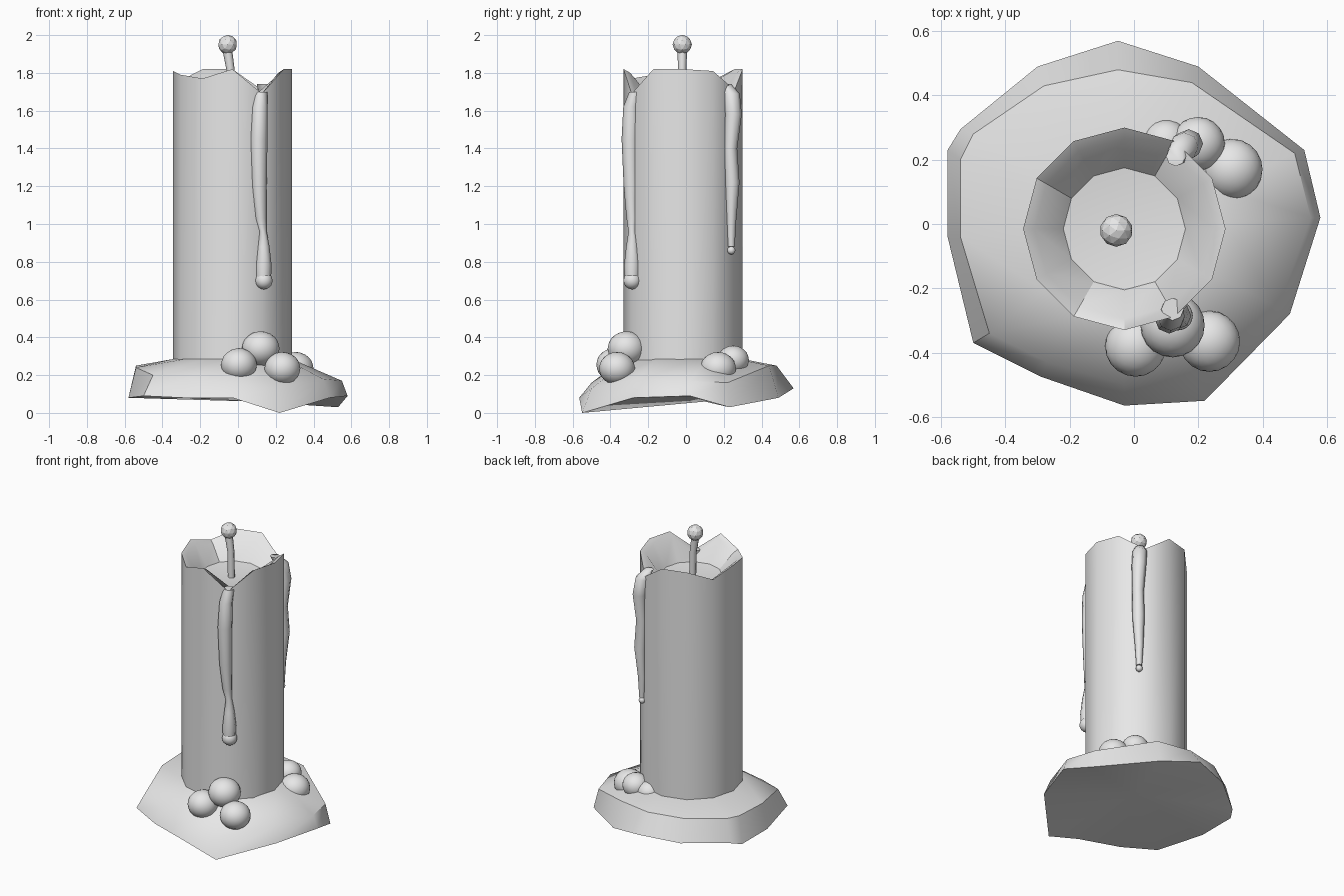
import bpy, bmesh, math
from mathutils import Vector

if "Cube" in bpy.data.objects:
    bpy.data.objects.remove(bpy.data.objects["Cube"])

wax = bpy.data.materials.new("pale_grey_wax")
wax.diffuse_color = (0.8, 0.8, 0.8, 1)
wax.use_nodes = True
wax.node_tree.nodes["Principled BSDF"].inputs["Base Color"].default_value = wax.diffuse_color


def finish(bm, name, angle):
    bmesh.ops.recalc_face_normals(bm, faces=bm.faces)
    me = bpy.data.meshes.new(name)
    bm.to_mesh(me)
    bm.free()
    ob = bpy.data.objects.new(name, me)
    bpy.context.collection.objects.link(ob)
    me.materials.append(wax)
    bpy.ops.object.select_all(action='DESELECT')
    ob.select_set(True)
    bpy.context.view_layer.objects.active = ob
    if angle:
        bpy.ops.object.shade_smooth_by_angle(angle=math.radians(angle))
    return ob


def loft(name, rings, angle, start=None, end=None):
    """Skin a list of equal-sized rings; close each end with a fan or a flat cap."""
    bm = bmesh.new()
    vs = [[bm.verts.new(p) for p in r] for r in rings]
    n = len(vs[0])
    for a, b in zip(vs, vs[1:]):
        for i in range(n):
            j = (i + 1) % n
            bm.faces.new((a[i], a[j], b[j], b[i]))
    for ring, tip in ((vs[0], start), (vs[-1], end)):
        if tip is None:
            bm.faces.new(ring)
        else:
            t = bm.verts.new(tip)
            for i in range(n):
                bm.faces.new((ring[i], ring[(i + 1) % n], t))
    return finish(bm, name, angle)


def tube(name, path, sides=8):
    """path holds (x, y, z, radius)"""
    rings = [[(x + r * math.cos(2 * math.pi * k / sides),
               y + r * math.sin(2 * math.pi * k / sides), z) for k in range(sides)]
             for x, y, z, r in path]
    return loft(name, rings, 60)


def ball(name, pos, r, sub=3, angle=60, squash=1.0):
    bm = bmesh.new()
    bmesh.ops.create_icosphere(bm, subdivisions=sub, radius=r)
    for v in bm.verts:
        v.co = Vector((v.co.x, v.co.y, v.co.z * squash)) + Vector(pos)
    return finish(bm, name, angle)


# Candle body: 12 sides, uneven rim, melted hollow on top
CX, CY = -0.03, -0.015
rim = [1.82, 1.81, 1.71, 1.82, 1.82, 1.76, 1.81, 1.79, 1.77, 1.82, 1.69, 1.82]


def ring(r, zs):
    return [(CX + r * math.cos(math.radians(30 * i)),
             CY + r * math.sin(math.radians(30 * i)), z) for i, z in enumerate(zs)]


loft("candle_body",
     [ring(0.315, [0.2] * 12), ring(0.315, rim),
      ring(0.28, [z - 0.02 for z in rim]), ring(0.19, [1.66] * 12)],
     31, end=(CX, CY, 1.64))

# Melted wax base: irregular outline, shoulder, and top against the body
outer = [(.58, .02, .09), (.53, .23, .03), (.2, .49, .08), (-.05, .57, .13),
         (-.3, .49, .11), (-.54, .295, .1), (-.58, .23, .08), (-.58, -.04, .08),
         (-.5, -.37, .09), (-.29, -.475, .08), (-.03, -.565, .08),
         (.22, -.55, 0), (.485, -.28, .08)]
shoulder = [(.55, .02, .17), (.5, .22, .16), (.18, .44, .25), (-.05, .48, .25),
            (-.28, .43, .25), (-.5, .28, .25), (-.54, .2, .25), (-.54, -.04, .24),
            (-.45, -.34, .2), (-.27, -.43, .18), (-.03, -.5, .16),
            (.2, -.5, .13), (.45, -.26, .18)]
inner = []
for x, y, z in shoulder:
    a = math.atan2(y - CY, x - CX)
    inner.append((CX + 0.315 * math.cos(a), CY + 0.315 * math.sin(a), 0.285))
loft("wax_base", [outer, shoulder, inner], 45,
     start=(.08, .1, .06), end=(CX, CY, 0.285))

# Wick with round tip
tube("wick", [(-.035, -.02, 1.62, .022), (-.04, -.02, 1.82, .022), (-.058, -.02, 1.93, .026)])
ball("wick_tip", (-.055, -.02, 1.95), 0.051, sub=2, angle=0)

# Wax drips on front and back
tube("front_drip", [(.12, -.265, 1.70, .035), (.115, -.29, 1.62, .042), (.11, -.295, 1.45, .046),
                    (.112, -.29, 1.2, .04), (.12, -.285, 1.03, .03), (.132, -.285, .96, .02),
                    (.135, -.285, .88, .032), (.135, -.285, .78, .043), (.135, -.285, .71, .04)])
ball("front_drip_end", (.137, -.285, .70), 0.046)
tube("back_drip", [(.13, .21, 1.74, .03), (.155, .24, 1.69, .045), (.17, .25, 1.58, .045),
                   (.165, .235, 1.4, .036), (.17, .245, 1.22, .038),
                   (.16, .24, 1.02, .026), (.16, .24, .88, .018)])
ball("back_drip_end", (.16, .24, .86), 0.022, sub=2)

# Pooled wax blobs at the foot
blobs = [(.005, -.38, .255, .095), (.12, -.315, .34, .1), (.235, -.365, .235, .095),
         (.305, .17, .235, .095), (.2, .25, .28, .083), (.1, .25, .26, .075)]
for i, (x, y, z, r) in enumerate(blobs):
    ball("wax_blob_%d" % (i + 1), (x, y, z), r, squash=0.92)
